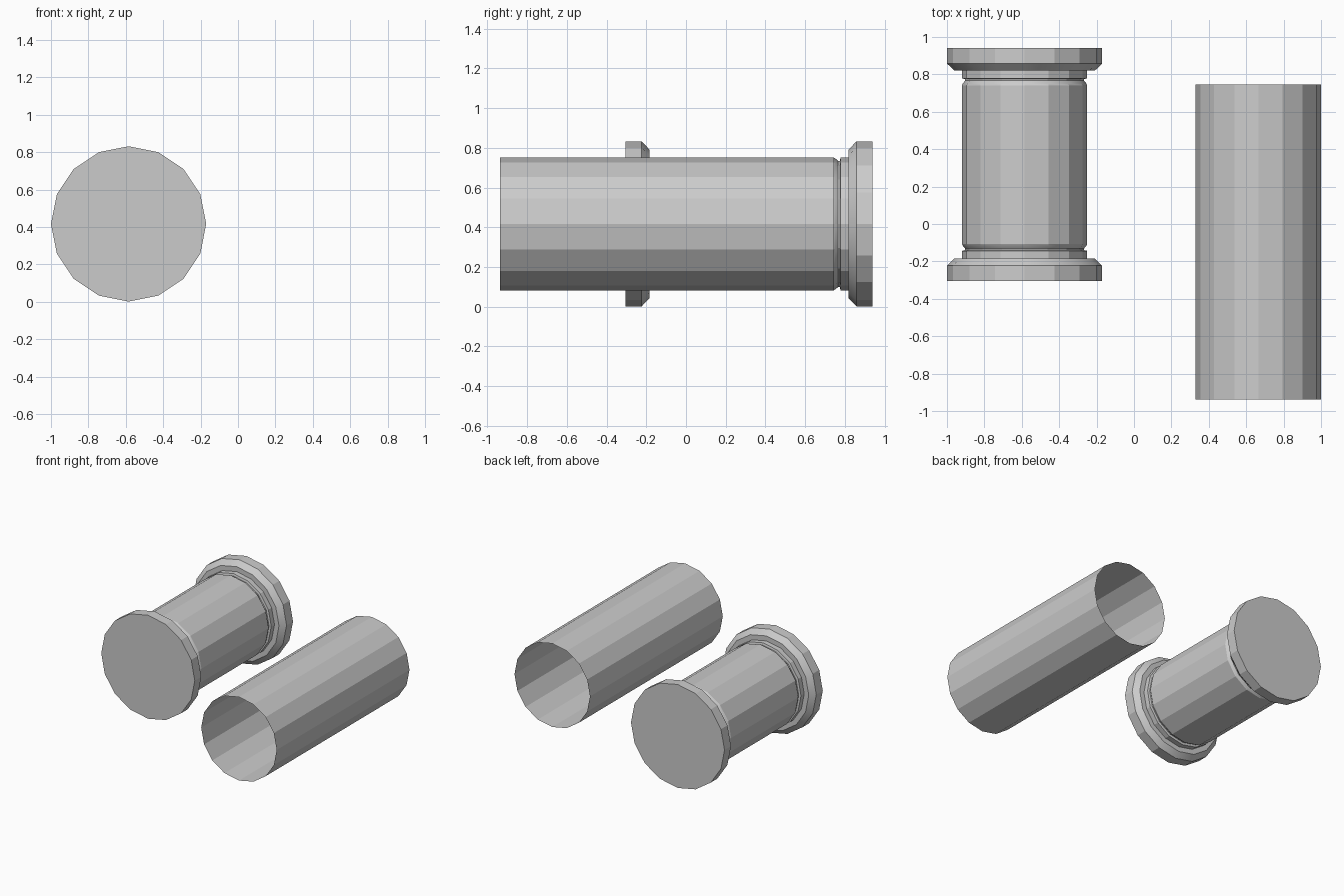
import bpy, bmesh, math

if "Cube" in bpy.data.objects:
    bpy.data.objects.remove(bpy.data.objects["Cube"])

SIDES = 16
AXIS_Z = 0.417

grey = bpy.data.materials.new("light grey")
grey.diffuse_color = (0.6, 0.6, 0.6, 1)
grey.use_nodes = True
grey.node_tree.nodes["Principled BSDF"].inputs["Base Color"].default_value = grey.diffuse_color


def lathe_y(name, x, profile, capped):
    """Revolve (y, radius) pairs round an axis parallel to y."""
    bm = bmesh.new()
    rings = []
    for y, r in profile:
        rings.append([bm.verts.new((x + r * math.cos(a), y, AXIS_Z + r * math.sin(a)))
                      for a in (math.tau * i / SIDES for i in range(SIDES))])
    for a, b in zip(rings, rings[1:]):
        for i in range(SIDES):
            j = (i + 1) % SIDES
            bm.faces.new((a[i], b[i], b[j], a[j]))
    if capped:
        bm.faces.new(rings[0])
        bm.faces.new(rings[-1][::-1])
        bmesh.ops.recalc_face_normals(bm, faces=bm.faces)
    mesh = bpy.data.meshes.new(name)
    bm.to_mesh(mesh)
    bm.free()
    mesh.materials.append(grey)
    ob = bpy.data.objects.new(name, mesh)
    bpy.context.collection.objects.link(ob)
    # keeps the long sides faceted but blends the chamfers
    bpy.context.view_layer.objects.active = ob
    ob.select_set(True)
    bpy.ops.object.shade_smooth_by_angle(angle=math.radians(20))
    ob.select_set(False)
    return ob


# Spool: flange, chamfer, collar, groove and barrel, mirrored about its middle
MID = 0.3175
half = [(0.6225, 0.415), (0.5405, 0.415), (0.502, 0.375), (0.502, 0.335),
        (0.461, 0.335), (0.457, 0.318), (0.449, 0.318), (0.434, 0.330),
        (0.424, 0.335)]
profile = [(MID - d, r) for d, r in half] + [(MID + d, r) for d, r in reversed(half)]
lathe_y("spool", -0.585, profile, True)

# Sleeve: open thin tube
lathe_y("sleeve", 0.665, [(-0.9375, 0.335), (0.745, 0.335)], False)
